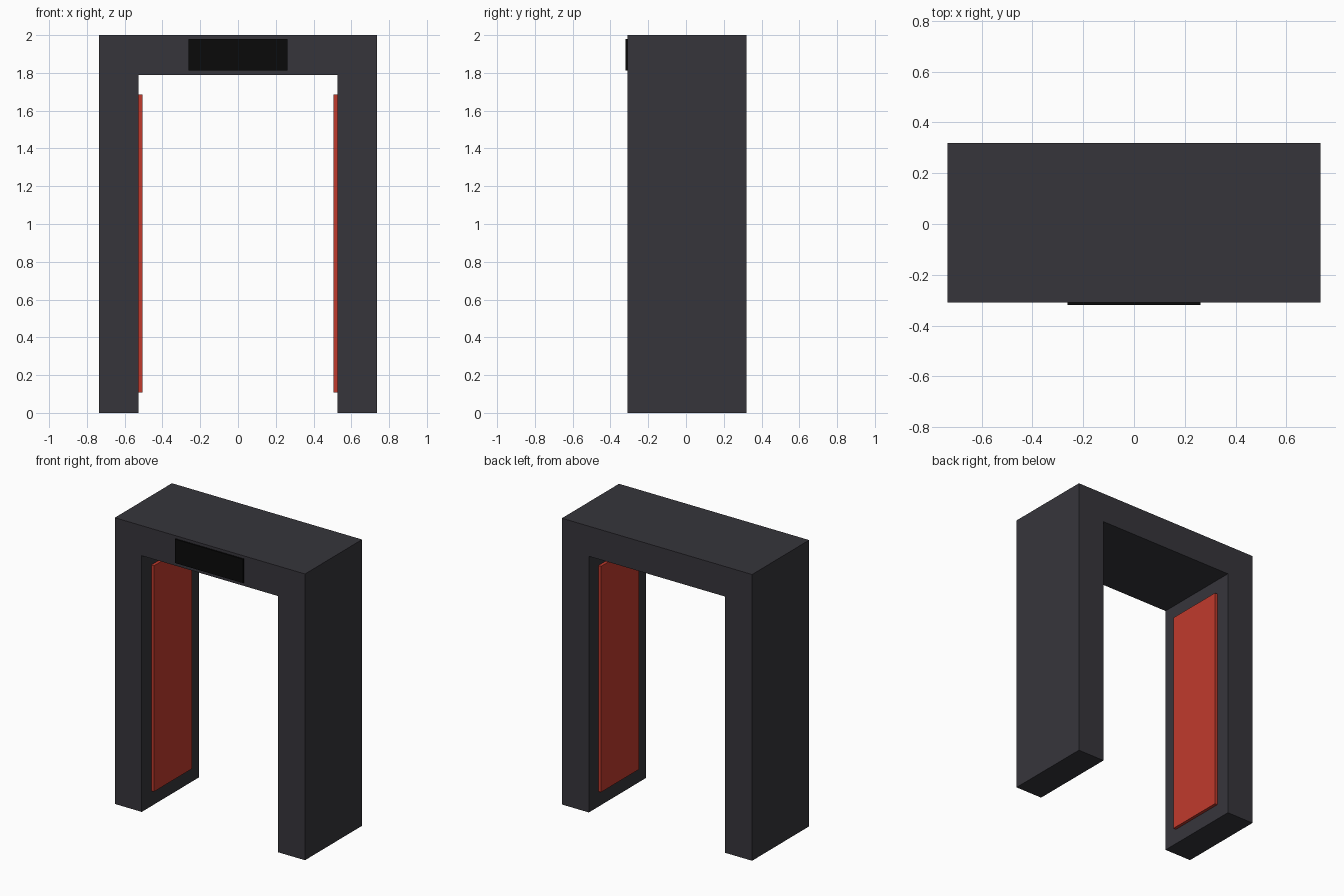
import bpy

if "Cube" in bpy.data.objects:
    bpy.data.objects.remove(bpy.data.objects["Cube"])


def material(name, rgb):
    m = bpy.data.materials.new(name)
    m.diffuse_color = (*rgb, 1)
    m.use_nodes = True
    m.node_tree.nodes["Principled BSDF"].inputs["Base Color"].default_value = m.diffuse_color
    return m


def prism(name, outline, y0, y1, mat):
    """Extrude an x-z outline (counter-clockwise from the front) from y0 to y1."""
    n = len(outline)
    verts = [(x, y, z) for y in (y0, y1) for x, z in outline]
    faces = [tuple(range(n)), tuple(reversed(range(n, 2 * n)))]
    faces += [(i, i + n, (i + 1) % n + n, (i + 1) % n) for i in range(n)]
    mesh = bpy.data.meshes.new(name)
    mesh.from_pydata(verts, [], faces)
    mesh.materials.append(mat)
    obj = bpy.data.objects.new(name, mesh)
    bpy.context.collection.objects.link(obj)
    return obj


def rect(x0, x1, z0, z1):
    return [(x0, z0), (x1, z0), (x1, z1), (x0, z1)]


charcoal = material("charcoal", (0.037, 0.036, 0.044))
red = material("red", (0.53, 0.043, 0.026))
black = material("black", (0.003, 0.003, 0.003))

OUTER, INNER, BEAM = 0.735, 0.527, 1.79
FRONT, BACK = -0.31, 0.32

# Gate frame: two posts and a top beam in one piece
prism("gate_frame", [(-OUTER, 0), (-INNER, 0), (-INNER, BEAM), (INNER, BEAM),
                     (INNER, 0), (OUTER, 0), (OUTER, 2), (-OUTER, 2)],
      FRONT, BACK, charcoal)

# Raised panels on the inner side of each post
for side, x0, x1 in (("left", -INNER, -INNER + 0.021), ("right", INNER - 0.021, INNER)):
    prism(side + "_panel", rect(x0, x1, 0.107, 1.685), -0.205, 0.215, red)

# Display plate on the front of the beam
prism("display", rect(-0.263, 0.263, 1.813, 1.98), -0.319, FRONT, black)
